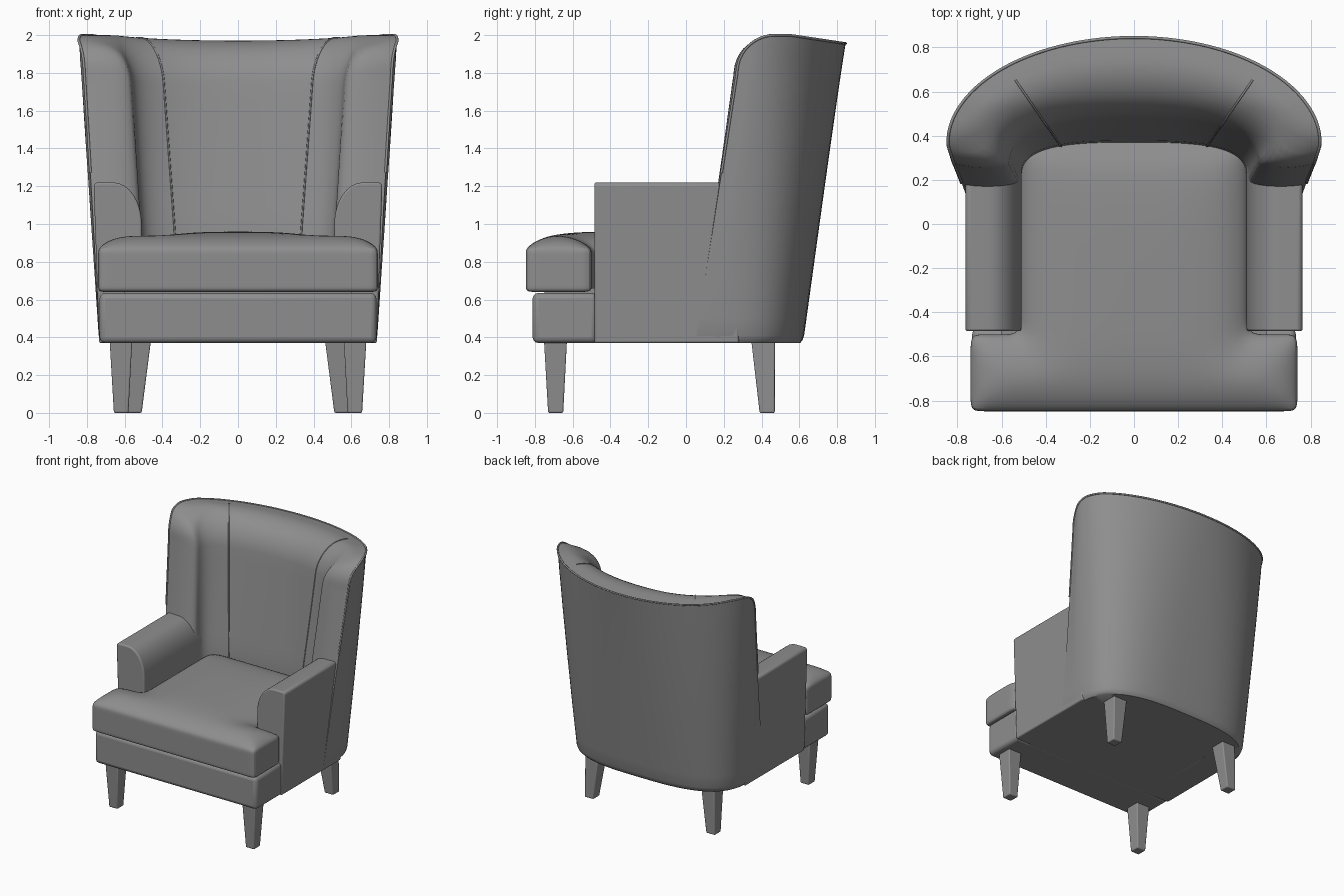
import bpy, bmesh, math
from mathutils import Vector

if "Cube" in bpy.data.objects:
    bpy.data.objects.remove(bpy.data.objects["Cube"], do_unlink=True)

fabric = bpy.data.materials.new("grey")
fabric.use_nodes = True
GREY = (0.27, 0.27, 0.27, 1)
fabric.diffuse_color = GREY
fabric.node_tree.nodes["Principled BSDF"].inputs["Base Color"].default_value = GREY


def finish(name, bm, bevel=0.0, subsurf=0, angle=40):
    """Turn a bmesh into a smooth shaded object."""
    bmesh.ops.remove_doubles(bm, verts=bm.verts, dist=0.0005)
    bmesh.ops.recalc_face_normals(bm, faces=bm.faces)
    mesh = bpy.data.meshes.new(name)
    bm.to_mesh(mesh)
    bm.free()
    mesh.materials.append(fabric)
    ob = bpy.data.objects.new(name, mesh)
    bpy.context.collection.objects.link(ob)
    if bevel:
        mod = ob.modifiers.new("soft_edges", 'BEVEL')
        mod.width, mod.segments, mod.limit_method = bevel, 3, 'ANGLE'
    if subsurf:
        mod = ob.modifiers.new("smooth", 'SUBSURF')
        mod.levels = mod.render_levels = subsurf
    bpy.ops.object.select_all(action='DESELECT')
    ob.select_set(True)
    bpy.context.view_layer.objects.active = ob
    bpy.ops.object.shade_smooth_by_angle(angle=math.radians(angle))
    return ob


def prism(bm, low, high):
    """Join two matching rings of points and cap both ends."""
    a = [bm.verts.new(p) for p in low]
    b = [bm.verts.new(p) for p in high]
    bm.faces.new(a)
    bm.faces.new(b)
    for i in range(len(a)):
        j = (i + 1) % len(a)
        bm.faces.new((a[i], a[j], b[j], b[i]))


def rect(x0, x1, y0, y1, z):
    return [(x0, y0, z), (x1, y0, z), (x1, y1, z), (x0, y1, z)]


def piping(name, points, radius):
    curve = bpy.data.curves.new(name, 'CURVE')
    curve.dimensions = '3D'
    curve.bevel_depth, curve.bevel_resolution = radius, 2
    spline = curve.splines.new('POLY')
    spline.points.add(len(points) - 1)
    for sp, p in zip(spline.points, points):
        sp.co = (*p, 1)
    curve.materials.append(fabric)
    ob = bpy.data.objects.new(name, curve)
    bpy.context.collection.objects.link(ob)


# Winged back: horizontal slices of a C shaped plan
def arc(q, a, b, cy, n, flare):
    if q < 0:
        return Vector((a + flare * q * 0.25, cy + q * 0.25, 0))
    ang = q * math.pi / 2
    c, s = max(math.cos(ang), 0), math.sin(ang)
    return Vector((a * c ** (2 / n), cy + b * s ** (2 / n), 0))


def outer(q, z):
    t = (z - 0.37) / 1.63
    return arc(q, 0.735 + 0.11 * t, 0.45 + 0.035 * t, 0.17 + 0.19 * t, 3 - t, 0.3 * t)


def inner(q, z):
    t = max(0, (z - 0.93) / 1.07)
    return arc(q, 0.51 + 0.07 * t, 0.17 + 0.05 * t, 0.2 + 0.1 * t, 3 - 0.8 * t, 0)


def round_off(s):
    s = min(max(s, 0), 1)
    return 1 - math.sqrt(1 - s * s)


def crown(z):
    return 0.75 * round_off((z - 1.75) / 0.25)


def tip_q(z):
    t = (z - 0.37) / 1.63
    y = 0.18 + 0.155 * (min(z, 1.8) - 1.22) + 0.2 * round_off((z - 1.8) / 0.2)
    d = y - (0.17 + 0.19 * t)
    if d < 0:
        return d / 0.25
    return math.asin((d / (0.45 + 0.035 * t)) ** ((3 - t) / 2)) / (math.pi / 2)


def place(p, z):
    drop = 0.15 * max(0, p.y - 0.55) * ((z - 0.37) / 1.63) ** 4
    return Vector((p.x, p.y, z - drop))


def flip(p):
    return Vector((-p.x, p.y, p.z))


WS = [0.25 * (1 - math.cos(i / 8 * math.pi / 2)) for i in range(8)]
WS += [0.25 + 0.75 * i / 22 for i in range(23)]
zs = [0.37, 0.385, 0.41] + [0.41 + 1.34 * i / 14 for i in range(1, 15)]
zs += [1.75 + 0.25 * math.sin(i / 12 * math.pi / 2) for i in range(1, 13)]
slices = []
for k, z in enumerate(zs):
    q0 = tip_q(z)
    tuck = (0.975, 0.992)[k] if k < 2 else 1
    out, inn = [], []
    for w in WS:
        q = q0 + (1 - q0) * w
        o = outer(q, z) * tuck
        blend = 1 - (1 - crown(z)) * (1 - round_off(1 - w / 0.25))
        out.append(place(o, z))
        inn.append(place(inner(q, z).lerp(o, blend), z))
    slices.append((out + [flip(p) for p in reversed(out)],
                   inn + [flip(p) for p in reversed(inn)]))

bm = bmesh.new()
rows = [([bm.verts.new(p) for p in o], [bm.verts.new(p) for p in i]) for o, i in slices]
for lo, hi in zip(rows, rows[1:]):
    for side in (0, 1):
        for i in range(len(lo[side]) - 1):
            bm.faces.new((lo[side][i], lo[side][i + 1], hi[side][i + 1], hi[side][i]))
for o, n in (rows[0], rows[-1]):
    for i in range(len(o) - 1):
        bm.faces.new((o[i], o[i + 1], n[i + 1], n[i]))
finish("wing_back", bm, angle=45)

# Piping on the rim of the back and seams on its inside
edge = [s[0][0] for s, z in zip(slices, zs) if z > 1.2]
piping("back_rim_piping", edge + slices[-1][0] + [flip(p) for p in reversed(edge)], 0.007)
seam = []
for i in range(25):
    z = 0.9 + 0.85 * i / 12 if i <= 12 else 1.75 + 0.25 * math.sin((i - 12) / 12 * math.pi / 2)
    q = 0.65 - 0.13 * (z - 0.9) / 1.1
    seam.append(place(inner(q, z).lerp(outer(q, z), crown(z)), z))
piping("left_back_seam", seam, 0.005)
piping("right_back_seam", [flip(p) for p in seam], 0.005)

# Arms: rounded profile run front to back
profile = [(0.735, 0.37), (0.764, 1.205), (0.75, 1.22)]
for i in range(9):
    a = math.pi / 2 * (1 + i / 8)
    profile.append((0.66 + 0.15 * math.cos(a), 1.0 + 0.22 * math.sin(a)))
profile.append((0.51, 0.37))
for side, sx in (("left", 1), ("right", -1)):
    bm = bmesh.new()
    prism(bm, [(sx * x, -0.485, z) for x, z in profile], [(sx * x, 0.28, z) for x, z in profile])
    finish(side + "_arm", bm, bevel=0.02)

# Seat base: front rail and underside
bm = bmesh.new()
prism(bm, rect(-0.733, 0.733, -0.812, -0.47, 0.37), rect(-0.733, 0.733, -0.812, -0.47, 0.635))
finish("front_rail", bm, bevel=0.03)
bm = bmesh.new()
prism(bm, rect(-0.6, 0.6, -0.75, 0.45, 0.371), rect(-0.6, 0.6, -0.75, 0.45, 0.66))
finish("seat_platform", bm)

# T shaped seat cushion: grid cells, domed on top, then smoothed
half = [0.07, 0.2, 0.36, 0.45, 0.515, 0.6, 0.68, 0.74]
xs = [-x for x in reversed(half)] + half
ys = [-0.848, -0.78, -0.69, -0.58, -0.5, -0.4, -0.2, 0.0, 0.2, 0.3, 0.39]


def depth(x, y):
    front = min(0.74 - abs(x), y + 0.848, -0.5 - y)
    rear = min(0.515 - abs(x), y + 0.848, 0.39 - y)
    return max(front, rear, 0)


bm = bmesh.new()
grid = {(i, j): bm.verts.new((x, y, 0.64)) for i, x in enumerate(xs) for j, y in enumerate(ys)}
for i in range(len(xs) - 1):
    for j in range(len(ys) - 1):
        if ys[j] < -0.5 or abs(xs[i] + xs[i + 1]) / 2 < 0.515:
            bm.faces.new([grid[k] for k in ((i, j), (i + 1, j), (i + 1, j + 1), (i, j + 1))])
bmesh.ops.delete(bm, geom=[v for v in bm.verts if not v.link_faces], context='VERTS')
top = bm.faces[:]
bottom = bmesh.ops.duplicate(bm, geom=top)["geom"]
for z in (0.67, 0.75, 0.84, 0.875):
    ext = bmesh.ops.extrude_face_region(bm, geom=top)["geom"]
    bmesh.ops.delete(bm, geom=top, context='FACES')
    top = [f for f in ext if isinstance(f, bmesh.types.BMFace)]
    for v in {v for f in top for v in f.verts}:
        v.co.z = z
for v in {v for f in top for v in f.verts}:
    v.co.z += 0.085 * (1 - math.exp(-depth(v.co.x, v.co.y) / 0.09))
finish("seat_cushion", bm, subsurf=2, angle=60)

# Tapered legs
for side, sx in (("left", 1), ("right", -1)):
    for name, foot, head in (
            ("front", (0.58, 0.657, -0.73, -0.65), (0.56, 0.68, -0.752, -0.63)),
            ("rear", (0.51, 0.59, 0.39, 0.47), (0.46, 0.585, 0.345, 0.47))):
        bm = bmesh.new()
        prism(bm, [(sx * x, y, z) for x, y, z in rect(*foot, 0)],
              [(sx * x, y, z) for x, y, z in rect(*head, 0.39)])
        finish(f"{side}_{name}_leg", bm, bevel=0.008)
